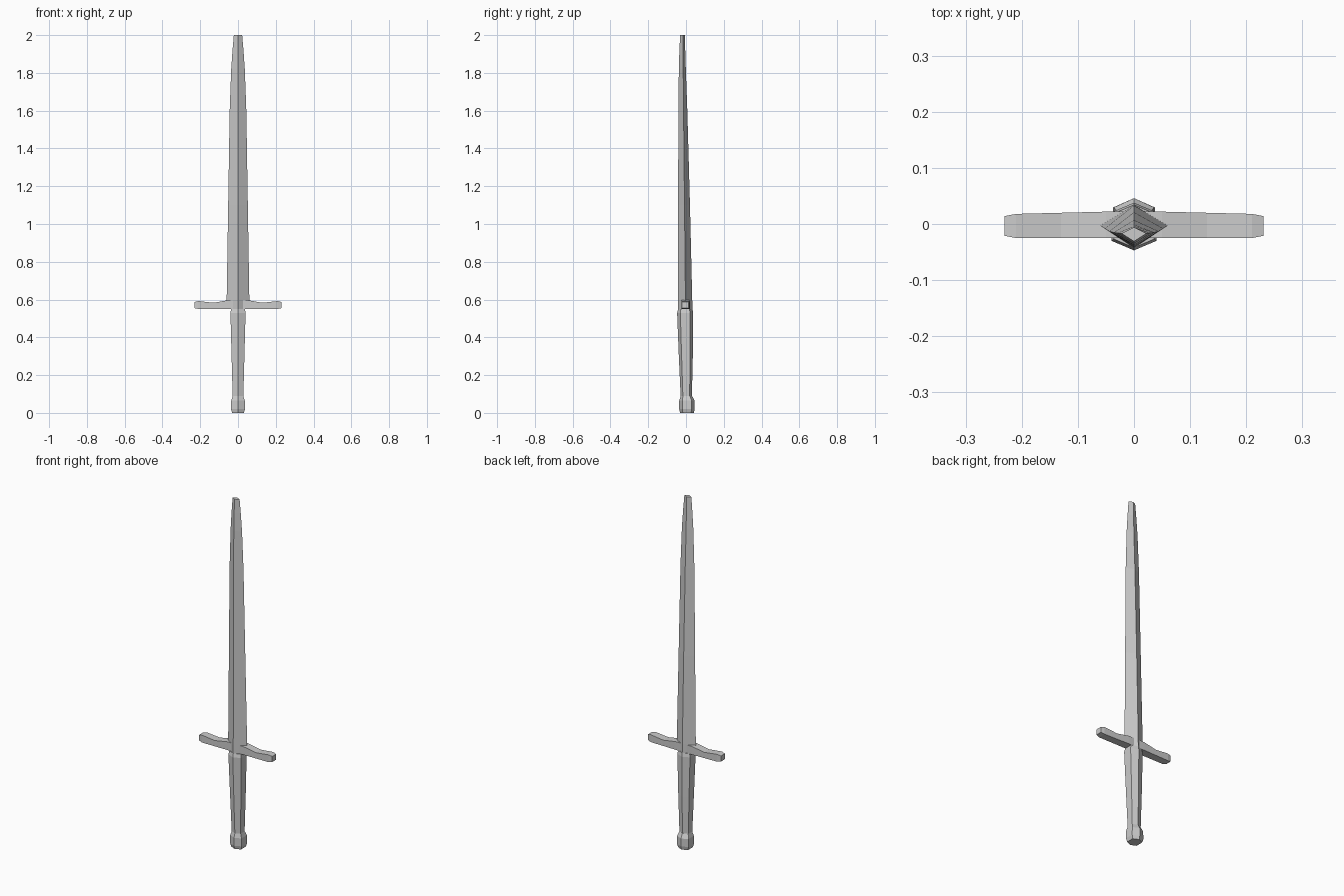
import bpy

if "Cube" in bpy.data.objects:
    bpy.data.objects.remove(bpy.data.objects["Cube"])


def loft(name, rings):
    """Bridge equal-sized rings of points and cap both ends, flat shaded."""
    n = len(rings[0])
    verts = [p for ring in rings for p in ring]
    faces = [tuple(reversed(range(n))), tuple(range(len(verts) - n, len(verts)))]
    for r in range(len(rings) - 1):
        for i in range(n):
            j = (i + 1) % n
            faces.append((r * n + i, r * n + j, (r + 1) * n + j, (r + 1) * n + i))
    mesh = bpy.data.meshes.new(name)
    mesh.from_pydata(verts, [], faces)
    mesh.update()
    obj = bpy.data.objects.new(name, mesh)
    bpy.context.collection.objects.link(obj)
    return obj


def diamond(z, w, front, back, edge):
    return [(0, front, z), (w, edge, z), (0, back, z), (-w, edge, z)]


def hexagon(z, w, front, back):
    inset = (back - front) * 0.2
    return [(0, front, z), (w, front + inset, z), (w, back - inset, z),
            (0, back, z), (-w, back - inset, z), (-w, front + inset, z)]


def guard_section(x, front, back, low, high):
    return [(x, front, low), (x, back, low), (x, back, high), (x, front, high)]


# Blade: diamond section with a straight front ridge and a leaning back ridge
loft("blade", [diamond(*s) for s in (
    (0.55, 0.060, -0.043, 0.034, -0.003),
    (0.60, 0.060, -0.043, 0.033, -0.003),
    (1.10, 0.052, -0.042, 0.021, -0.008),
    (1.60, 0.044, -0.040, 0.007, -0.013),
    (1.82, 0.036, -0.038, -0.001, -0.015),
    (1.92, 0.029, -0.035, -0.004, -0.016),
    (2.00, 0.022, -0.031, -0.006, -0.017))])

# Guard: bar with a dipping top edge and chamfered ends
half = [(0.05, -0.025, 0.022, 0.55, 0.597), (0.13, -0.025, 0.020, 0.55, 0.583),
        (0.21, -0.025, 0.018, 0.55, 0.592), (0.231, -0.021, 0.014, 0.555, 0.587)]
left = [(-x, *rest) for x, *rest in reversed(half)]
loft("guard", [guard_section(*s) for s in left + half])

# Grip: tapering hexagonal handle
loft("grip", [hexagon(*s) for s in (
    (0.08, 0.028, -0.028, 0.031),
    (0.30, 0.034, -0.038, 0.036),
    (0.53, 0.040, -0.047, 0.038),
    (0.55, 0.036, -0.042, 0.034))])

# Pommel: hexagonal knob with chamfered top and bottom
loft("pommel", [hexagon(*s) for s in (
    (0.00, 0.031, -0.031, 0.041),
    (0.02, 0.037, -0.036, 0.046),
    (0.065, 0.036, -0.036, 0.046),
    (0.09, 0.028, -0.028, 0.032))])
